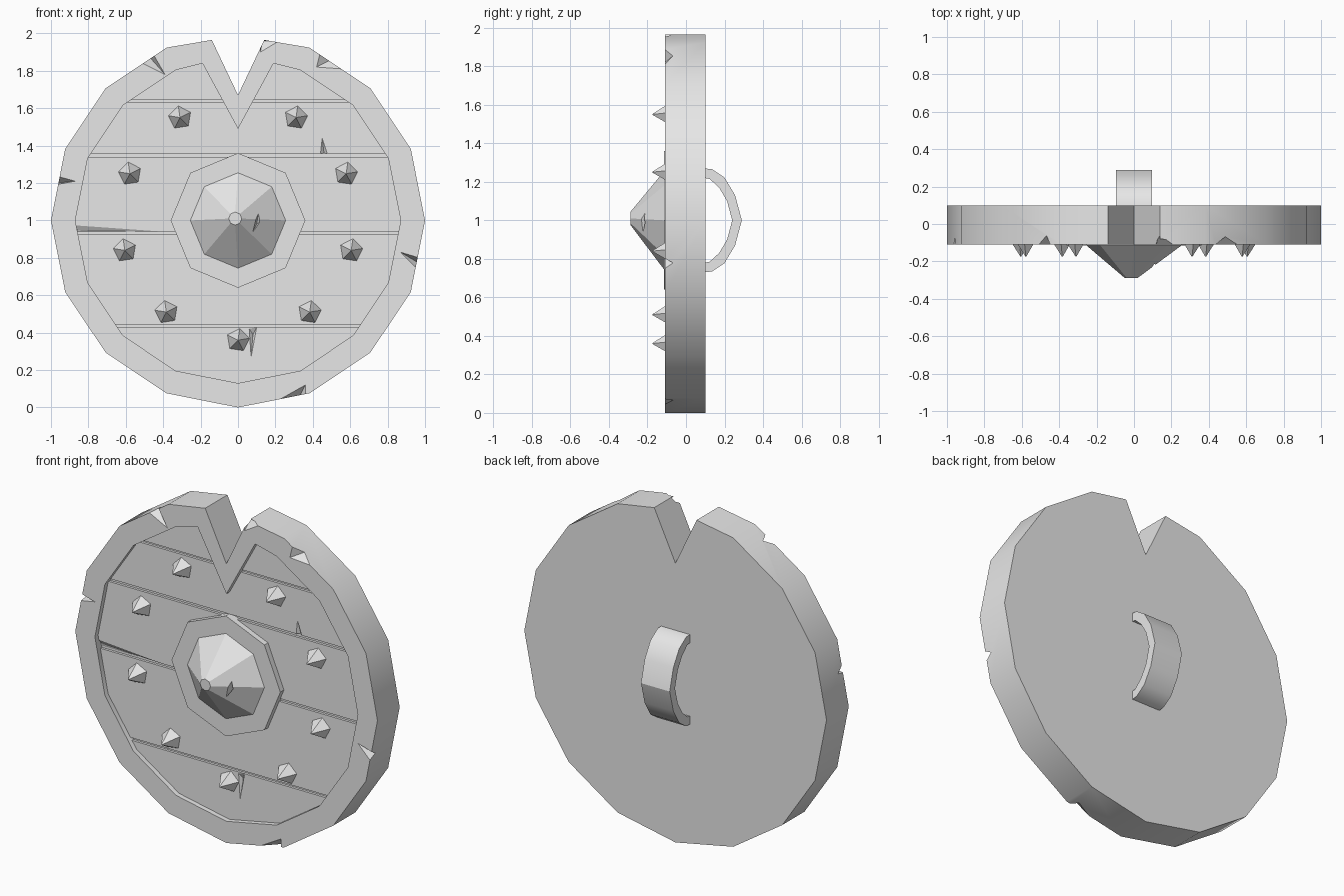
import bpy, bmesh
from math import sin, cos, pi
from mathutils import Vector

if "Cube" in bpy.data.objects:
    bpy.data.objects.remove(bpy.data.objects["Cube"], do_unlink=True)

grey = bpy.data.materials.new("plain grey")
grey.use_nodes = True
grey.diffuse_color = (0.8, 0.8, 0.8, 1)
grey.node_tree.nodes["Principled BSDF"].inputs["Base Color"].default_value = grey.diffuse_color

FRONT, BOARD, FLOOR, BACK = -0.11, -0.08, -0.065, 0.1


def finish(name, bm):
    bmesh.ops.remove_doubles(bm, verts=bm.verts, dist=0.0001)
    bmesh.ops.recalc_face_normals(bm, faces=bm.faces)
    mesh = bpy.data.meshes.new(name)
    bm.to_mesh(mesh)
    bm.free()
    mesh.materials.append(grey)
    ob = bpy.data.objects.new(name, mesh)
    bpy.context.collection.objects.link(ob)
    return ob


def loft(name, loops):
    """Skin matching closed loops of points and cap both ends."""
    bm = bmesh.new()
    rows = [[bm.verts.new(p) for p in loop] for loop in loops]
    for a, b in zip(rows, rows[1:]):
        for i in range(len(a)):
            j = (i + 1) % len(a)
            bm.faces.new((a[i], a[j], b[j], b[i]))
    bm.faces.new(rows[0])
    bm.faces.new(rows[-1])
    return finish(name, bm)


def polygon(sides, radius, x, y, z, turn=0.0):
    angles = [2 * pi * i / sides + turn for i in range(sides)]
    return [(x + radius * sin(a), y, z + radius * cos(a)) for a in angles]


def outline(radius, notch_x, notch_top, notch_z):
    """Sixteen-sided disc whose top corner is a V notch."""
    pts = [(radius * sin(k * pi / 8), 1 + radius * cos(k * pi / 8)) for k in range(1, 16)]
    return pts + [(-notch_x, notch_top), (0, notch_z), (notch_x, notch_top)]


def at(pts, y):
    return [(x, y, z) for x, z in pts]


def smooth(ob):
    bpy.ops.object.select_all(action='DESELECT')
    ob.select_set(True)
    bpy.context.view_layer.objects.active = ob
    bpy.ops.object.shade_smooth_by_angle()


def chip(ob, tri, y, deep, depth):
    """Cut a pointed gouge: a triangle on the surface running to a deep point."""
    bm = bmesh.new()
    tip = Vector((deep[0], y + depth, deep[1]))
    base = [tip + (Vector((x, y, z)) - tip) * 1.1 for x, z in tri]
    vs = [bm.verts.new(p) for p in base + [tip]]
    for f in ((0, 1, 2), (0, 1, 3), (1, 2, 3), (2, 0, 3)):
        bm.faces.new([vs[i] for i in f])
    cutter = finish("chip_cutter", bm)
    mod = ob.modifiers.new("chip", 'BOOLEAN')
    mod.operation, mod.solver, mod.object = 'DIFFERENCE', 'EXACT', cutter
    bpy.context.view_layer.update()
    deps = bpy.context.evaluated_depsgraph_get()
    mesh = bpy.data.meshes.new_from_object(ob.evaluated_get(deps))
    ob.modifiers.clear()
    ob.data = mesh
    bpy.data.objects.remove(cutter, do_unlink=True)


# Body with raised rim
outer = outline(1, 0.14, 1.965, 1.67)
inner = outline(0.87, 0.19, 1.84, 1.49)
body = loft("body_and_rim", [at(outer, BACK), at(outer, FRONT), at(inner, FRONT), at(inner, FLOOR)])

# Nicks around the rim: surface triangle, deep point
nicks = [
    ([(-0.53, 1.85), (-0.39, 1.78), (-0.46, 1.9)], (-0.47, 1.87)),
    ([(0.42, 1.82), (0.56, 1.81), (0.44, 1.9)], (0.5, 1.86)),
    ([(-0.98, 1.24), (-0.87, 1.21), (-0.98, 1.19)], (-0.97, 1.2)),
    ([(0.87, 0.83), (0.97, 0.8), (0.95, 0.75)], (0.97, 0.77)),
    ([(0.2, 0.03), (0.36, 0.12), (0.36, 0.06)], (0.33, 0.06)),
    ([(0.12, 1.9), (0.22, 1.96), (0.11, 1.98)], (0.13, 1.96)),
]
for tri, deep in nicks:
    chip(body, tri, FRONT, deep, 0.05)
smooth(body)

# Planks, cut from the inner outline with grooves between them
gaps = [(-1, 0), (0.43, 0.445), (0.925, 0.942), (1.34, 1.358), (1.63, 1.645), (2, 3)]
planks = []
for n, (below, above) in enumerate(zip(gaps, gaps[1:])):
    bm = bmesh.new()
    bm.faces.new([bm.verts.new(p) for p in at(inner, FLOOR + 0.005)])
    bmesh.ops.triangulate(bm, faces=bm.faces[:])
    for z, up in ((below[1], -1), (above[0], 1)):
        geom = bm.verts[:] + bm.edges[:] + bm.faces[:]
        bmesh.ops.bisect_plane(bm, geom=geom, plane_co=(0, 0, z),
                               plane_no=(0, 0, up), clear_outer=True)
    bmesh.ops.dissolve_limit(bm, angle_limit=0.01, verts=bm.verts[:], edges=bm.edges[:])
    ext = bmesh.ops.extrude_face_region(bm, geom=bm.faces[:], use_keep_orig=True)
    moved = [v for v in ext["geom"] if isinstance(v, bmesh.types.BMVert)]
    bmesh.ops.translate(bm, verts=moved, vec=(0, BOARD - FLOOR - 0.005, 0))
    planks.append(finish("plank_%d" % (n + 1), bm))

# Splits in the planks: plank index, surface triangle, deep point
splits = [
    (0, [(0.06, 0.42), (0.1, 0.43), (0.07, 0.27)], (0.08, 0.39)),
    (2, [(-0.89, 0.975), (-0.89, 0.935), (-0.4, 0.94)], (-0.85, 0.945)),
    (3, [(0.44, 1.35), (0.48, 1.35), (0.45, 1.44)], (0.46, 1.36)),
]
for n, tri, deep in splits:
    chip(planks[n], tri, BOARD, deep, 0.017)

# Centre boss: octagonal plate and blunt spike
loft("boss_plate", [polygon(8, 0.36, 0, y, 1) for y in (FLOOR, FRONT - 0.004)])
boss = loft("boss_spike", [polygon(8, 0.255, 0, FRONT + 0.02, 1),
                           polygon(8, 0.255, 0, FRONT - 0.004, 1),
                           polygon(8, 0.035, -0.015, -0.288, 1.01)])
chip(boss, [(0.07, 0.92), (0.115, 1.08), (0.13, 1.0)], -0.24, (0.1, 0.98), 0.06)

# Ring of five-sided studs
stud_spots = [(0.31, 1.55), (0.578, 1.25), (0.605, 0.84), (0.383, 0.51)]
stud_spots += [(-x, z) for x, z in stud_spots] + [(0, 0.36)]
for n, (x, z) in enumerate(stud_spots):
    turn = 0.15 if x >= 0 else -0.15
    loft("stud_%d" % (n + 1), [polygon(5, 0.063, x, BOARD + 0.005, z, turn),
                               polygon(5, 0.063, x, BOARD, z, turn),
                               polygon(5, 0.002, x, -0.175, z, turn)])

# Curved grip on the back
sections = []
half = [(0.085, 0.27, 0.222), (0.135, 0.266, 0.215), (0.2, 0.222, 0.17), (0.255, 0.13, 0.1)]
arc = [(y, zo, zi) for y, zo, zi in half] + [(0.29, 0, 0)]
arc += [(y, -zo, -zi) for y, zo, zi in reversed(half)]
for y, zo, zi in arc:
    yi = y if y < 0.1 else y - 0.05 * (y - 0.085) / 0.205
    sections.append([(-0.095, y, 1 + zo), (0.095, y, 1 + zo),
                     (0.095, yi, 1 + zi), (-0.095, yi, 1 + zi)])
smooth(loft("grip", sections))
